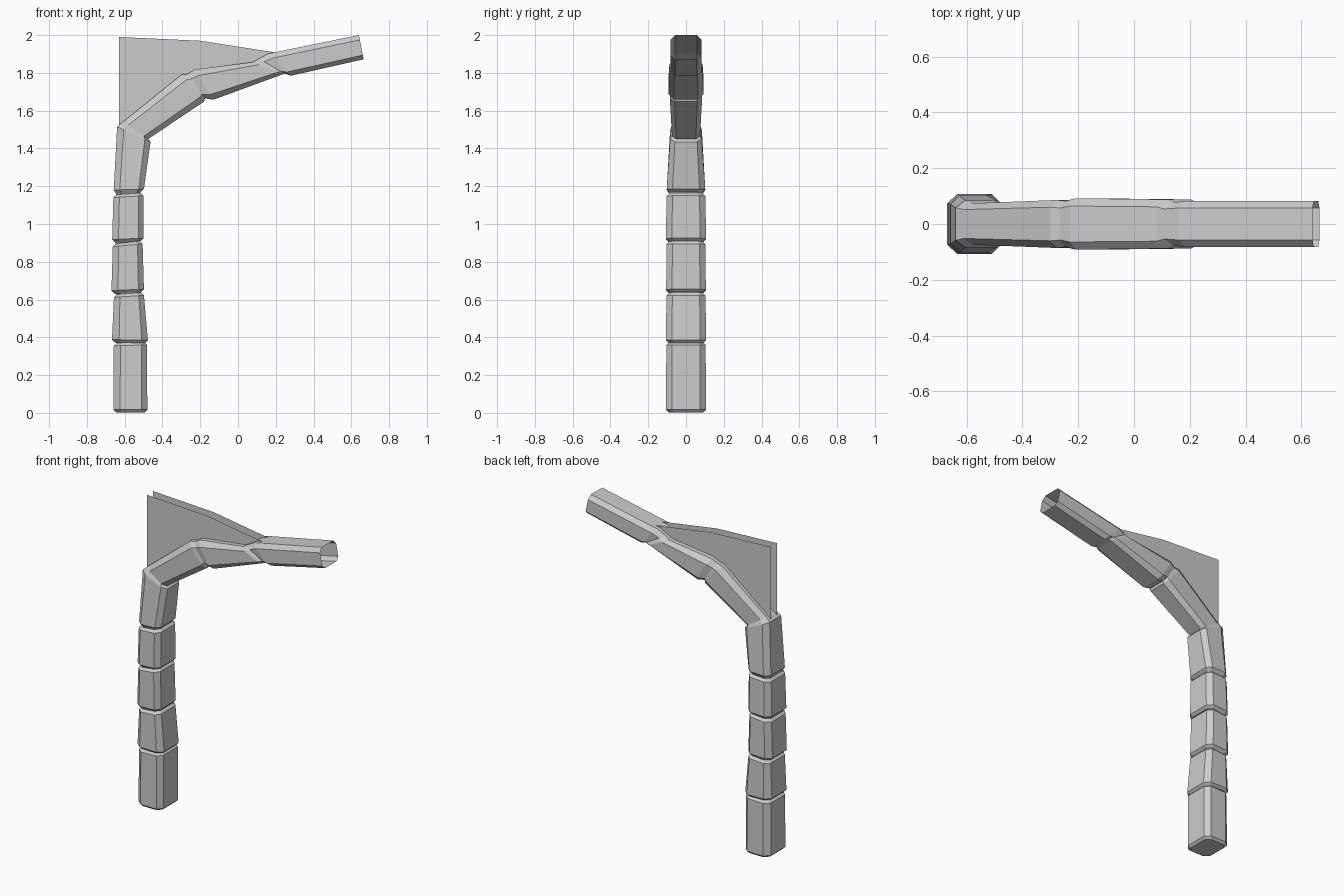
import bpy, bmesh
from mathutils import Vector

if "Cube" in bpy.data.objects:
    bpy.data.objects.remove(bpy.data.objects["Cube"])

# chamfered-rectangle section: (fraction from outer to inner edge, fraction of half width)
HALF = [(0, .7), (.2, 1), (.83, 1), (1, .7)]
SECTION = HALF + [(t, -w) for t, w in reversed(HALF)]


def make_object(name, bm):
    mesh = bpy.data.meshes.new(name)
    bm.to_mesh(mesh)
    bm.free()
    obj = bpy.data.objects.new(name, mesh)
    bpy.context.collection.objects.link(obj)
    return obj


def ring(bm, outer, inner, w):
    p, q = Vector(outer), Vector(inner)
    out = []
    for t, f in SECTION:
        c = p.lerp(q, t)
        out.append(bm.verts.new((c.x, f * w, c.y)))
    return out


def tube(name, rings, cap_start):
    bm = bmesh.new()
    loops = [ring(bm, *r) for r in rings]
    n = len(SECTION)
    for a, b in zip(loops, loops[1:]):
        for i in range(n):
            j = (i + 1) % n
            bm.faces.new((a[i], a[j], b[j], b[i]))
    if cap_start:
        bm.faces.new(loops[0])
    bmesh.ops.recalc_face_normals(bm, faces=bm.faces)
    return make_object(name, bm)


def block(lo, hi, e=.015):
    """Block between two sections (xl, zl, xr, zr, half width), with eased ends."""
    def eased(s, dz):
        xl, zl, xr, zr, w = s
        return ((xl + e, zl + dz), (xr - e, zr + dz), w - e)

    def full(s):
        xl, zl, xr, zr, w = s
        return ((xl, zl), (xr, zr), w)
    return [eased(lo, -e), full(lo), full(hi), eased(hi, e)]


# stacked column blocks, bending over into the arm, open at the far end
rings = []
rings += block((-.66, .017, -.48, .017, .106), (-.658, .355, -.482, .36, .104))
rings += block((-.667, .388, -.477, .385, .107), (-.657, .612, -.498, .622, .103))
rings += block((-.67, .648, -.498, .655, .105), (-.663, .88, -.505, .895, .103))
rings += block((-.666, .918, -.499, .925, .107), (-.66, 1.14, -.5, 1.15, .102))
rings += [
    ((-.645, 1.16), (-.515, 1.17), .09),
    ((-.658, 1.18), (-.498, 1.185), .102),
    ((-.64, 1.515), (-.463, 1.435), .084),
    ((-.61, 1.54), (-.475, 1.45), .074),
    ((-.30, 1.79), (-.18, 1.648), .086),
    ((-.265, 1.795), (-.175, 1.665), .082),
    ((-.23, 1.818), (-.13, 1.658), .092),
    ((.08, 1.857), (.23, 1.79), .088),
    ((.11, 1.875), (.25, 1.795), .077),
    ((.16, 1.902), (.28, 1.785), .082),
    ((.64, 2.0), (.665, 1.872), .082),
]
tube("curved_post", rings, True)

# pair of thin web panels filling the corner above the bend
OUTLINE = [(-.63, 1.45), (-.63, 1.99), (-.2, 1.97), (.2, 1.908),
           (.12, 1.855), (-.24, 1.77), (-.56, 1.5)]
for name, y in (("front_web_panel", -.032), ("back_web_panel", .032)):
    bm = bmesh.new()
    face = bm.faces.new([bm.verts.new((x, y, z)) for x, z in OUTLINE])
    face.normal_update()
    if face.normal.y * y < 0:
        face.normal_flip()
    make_object(name, bm)
